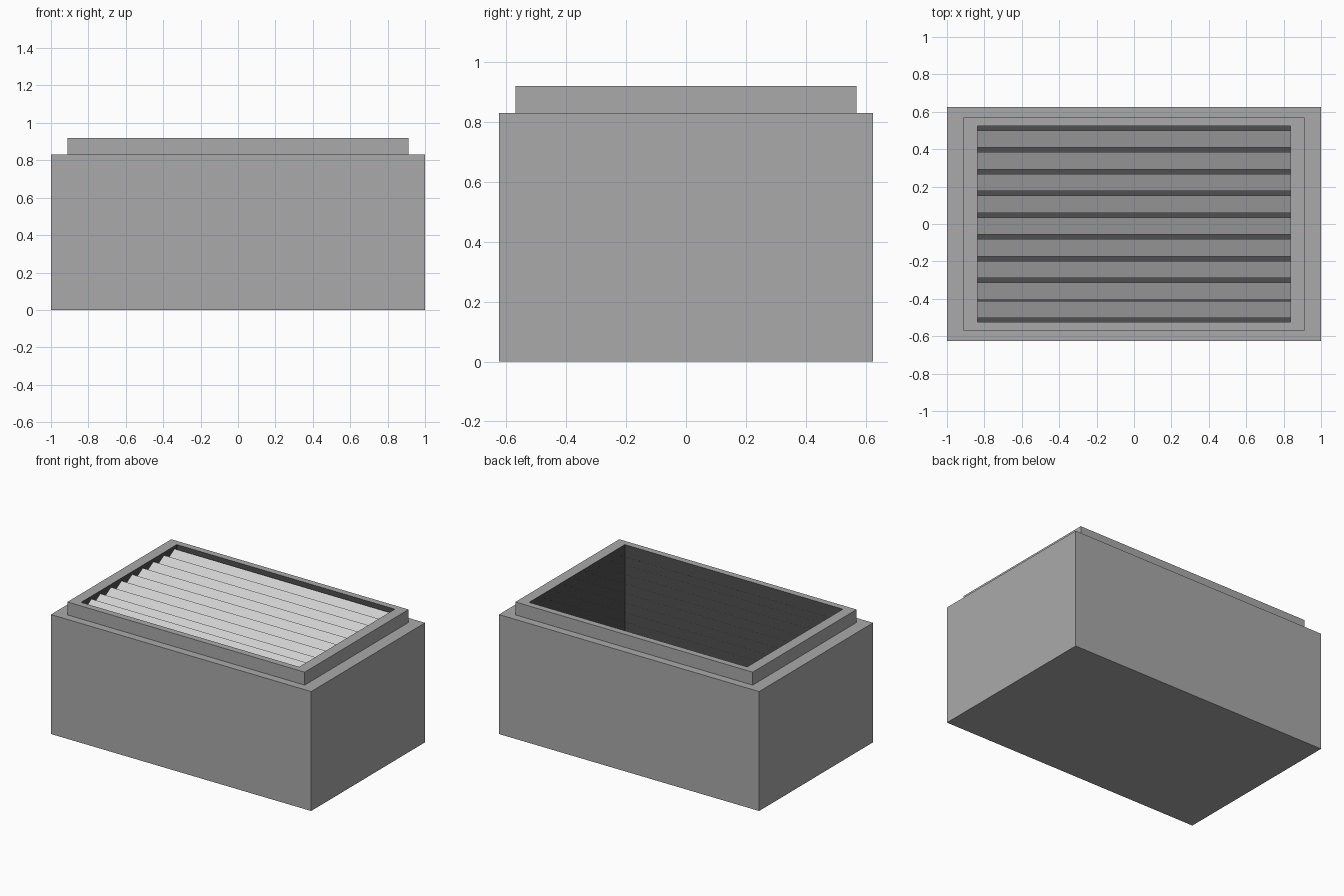
import bpy, bmesh, math

if "Cube" in bpy.data.objects:
    bpy.data.objects.remove(bpy.data.objects["Cube"])


def material(name, v):
    m = bpy.data.materials.new(name)
    m.diffuse_color = (v, v, v, 1)
    m.use_nodes = True
    m.node_tree.nodes["Principled BSDF"].inputs["Base Color"].default_value = m.diffuse_color
    return m


BODY = material("mid grey metal", 0.40)
DARK = material("dark interior", 0.08)
SLAT = material("light grey slat", 0.63)


def finish(name, bm, mat):
    me = bpy.data.meshes.new(name)
    bm.to_mesh(me)
    bm.free()
    me.materials.append(mat)
    ob = bpy.data.objects.new(name, me)
    bpy.context.collection.objects.link(ob)
    return ob


def stacked(name, rects, mat, cap_start, cap_end):
    """Skin through centred rectangles (half x, half y, z)."""
    bm = bmesh.new()
    loops = [[bm.verts.new((sx * x, sy * y, z))
              for sx, sy in ((-1, -1), (1, -1), (1, 1), (-1, 1))]
             for x, y, z in rects]
    for a, b in zip(loops, loops[1:]):
        for i in range(4):
            j = (i + 1) % 4
            bm.faces.new((a[i], a[j], b[j], b[i]))
    if cap_start:
        bm.faces.new(loops[0][::-1])
    if cap_end:
        bm.faces.new(loops[-1])
    return finish(name, bm, mat)


OX, OY = 0.838, 0.525   # half size of the opening

# Box body with raised rim around the opening
stacked("housing", [(1, 0.625, 0), (1, 0.625, 0.83), (0.912, 0.57, 0.83),
                    (0.912, 0.57, 0.92), (OX, OY, 0.92)], BODY, True, False)

# Dark walls and floor inside the opening
stacked("inner_well", [(OX, OY, 0.92), (OX, OY, 0.08)], DARK, False, True)

# Thin louvre slats, rising 30 degrees towards the back
DEPTH, PITCH, TOP = 0.091, 0.1163, 0.90
rise = DEPTH * math.tan(math.radians(30))
back_edges = [0.50 - i * PITCH for i in range(8)] + [-0.412]
for n, y in enumerate(back_edges):
    bm = bmesh.new()
    pts = [(-OX, y - DEPTH, TOP - rise), (OX, y - DEPTH, TOP - rise),
           (OX, y, TOP), (-OX, y, TOP)]
    bm.faces.new([bm.verts.new(p) for p in pts])
    finish(f"louvre_slat_{n + 1}", bm, SLAT)
